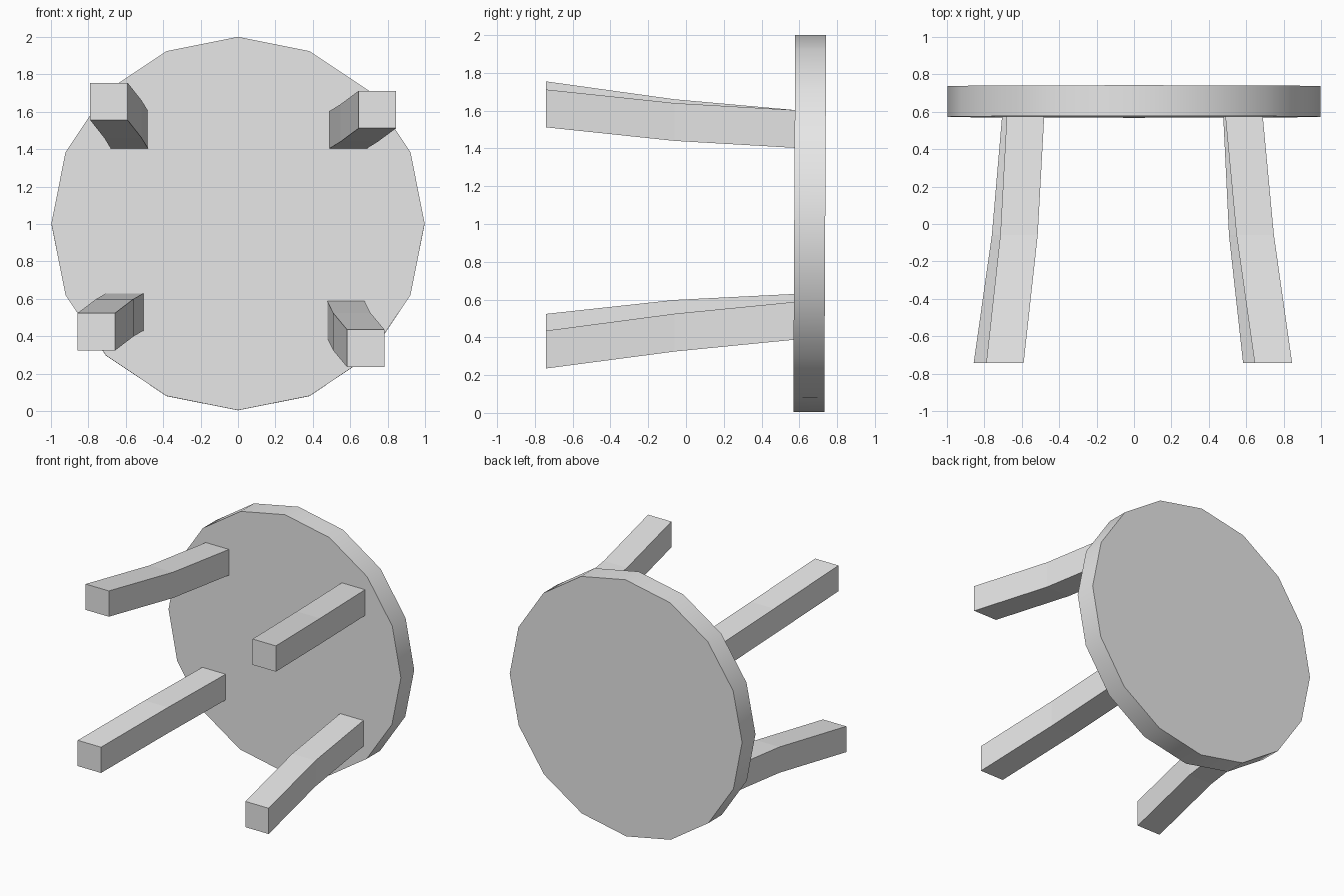
import bpy, bmesh, math
from mathutils import Matrix

cube = bpy.data.objects.get("Cube")
if cube:
    bpy.data.objects.remove(cube, do_unlink=True)

grey = bpy.data.materials.new("light_grey")
grey.use_nodes = True
grey.diffuse_color = (0.8, 0.8, 0.8, 1)
grey.node_tree.nodes["Principled BSDF"].inputs["Base Color"].default_value = (0.8, 0.8, 0.8, 1)


def add_object(name, bm):
    bmesh.ops.recalc_face_normals(bm, faces=bm.faces)
    mesh = bpy.data.meshes.new(name)
    bm.to_mesh(mesh)
    bm.free()
    mesh.materials.append(grey)
    obj = bpy.data.objects.new(name, mesh)
    bpy.context.collection.objects.link(obj)
    return obj


def leg(name, stations, size=0.2):
    """Bent square bar through (x, y, z) centres."""
    bm = bmesh.new()
    h = size / 2
    rings = [[bm.verts.new((x + sx * h, y, z + sz * h))
              for sx, sz in ((-1, -1), (1, -1), (1, 1), (-1, 1))]
             for x, y, z in stations]
    for a, b in zip(rings, rings[1:]):
        for i in range(4):
            j = (i + 1) % 4
            bm.faces.new((a[i], a[j], b[j], b[i]))
    bm.faces.new(rings[0])
    bm.faces.new(rings[-1])
    return add_object(name, bm)


# Round seat standing on its rim, leaning very slightly
bm = bmesh.new()
bmesh.ops.create_cone(bm, cap_ends=True, segments=16, radius1=0.998,
                      radius2=0.998, depth=0.164)
# a corner of the polygon points straight up
lean = Matrix.Rotation(math.pi / 2 - 0.005, 4, "X")
bm.transform(Matrix.Translation((0, 0.655, 1.002)) @ lean)
seat = add_object("seat", bm)
bpy.ops.object.select_all(action="DESELECT")
seat.select_set(True)
bpy.context.view_layer.objects.active = seat
bpy.ops.object.shade_smooth_by_angle(angle=math.radians(30))

# Splayed legs: foot, bend and joint centres as (x, z)
FOOT, BEND, JOINT = -0.742, -0.06, 0.58
legs = {
    "upper_right_leg": ((-0.69, 1.655), (-0.615, 1.56), (-0.58, 1.503)),
    "upper_left_leg": ((0.745, 1.612), (0.648, 1.54), (0.588, 1.503)),
    "lower_right_leg": ((-0.757, 0.424), (-0.66, 0.498), (-0.605, 0.53)),
    "lower_left_leg": ((0.683, 0.335), (0.608, 0.425), (0.577, 0.488)),
}
for name, centres in legs.items():
    leg(name, [(x, y, z) for (x, z), y in zip(centres, (FOOT, BEND, JOINT))])
